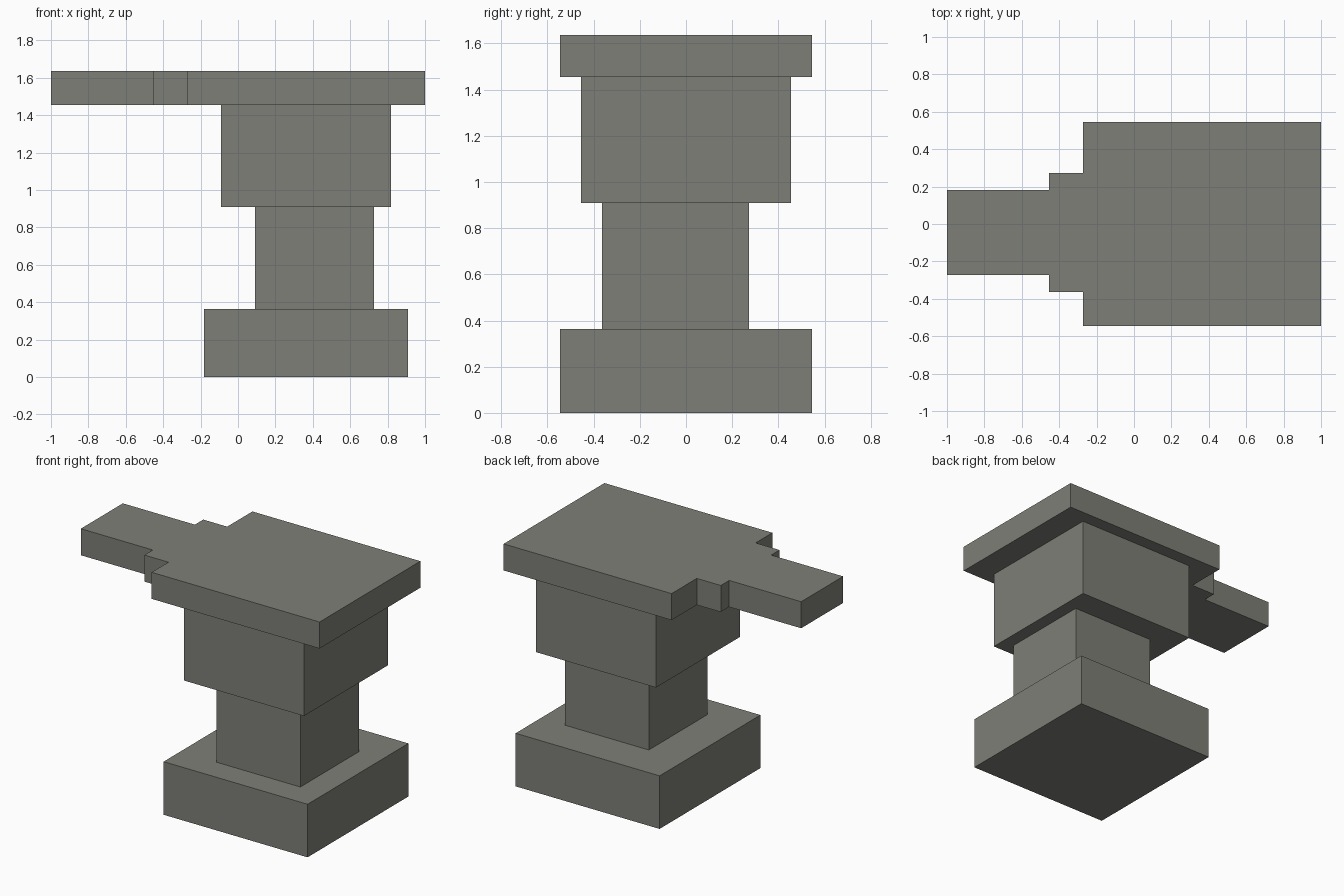
import bpy
import bmesh

cube = bpy.data.objects.get("Cube")
if cube:
    bpy.data.objects.remove(cube, do_unlink=True)

U = 1 / 11  # one grid unit of the blocky design

iron = bpy.data.materials.new("dark_iron")
iron.use_nodes = True
iron.diffuse_color = (0.21, 0.212, 0.186, 1)
iron.node_tree.nodes["Principled BSDF"].inputs["Base Color"].default_value = iron.diffuse_color


def slab(name, outline, bottom, top):
    """Extrude a flat outline (in grid units) from bottom to top."""
    bm = bmesh.new()
    face = bm.faces.new([bm.verts.new((x * U, y * U, bottom * U)) for x, y in outline])
    grown = bmesh.ops.extrude_face_region(bm, geom=[face], use_keep_orig=True)
    verts = [g for g in grown["geom"] if isinstance(g, bmesh.types.BMVert)]
    bmesh.ops.translate(bm, verts=verts, vec=(0, 0, (top - bottom) * U))
    bmesh.ops.recalc_face_normals(bm, faces=bm.faces)
    mesh = bpy.data.meshes.new(name)
    bm.to_mesh(mesh)
    bm.free()
    mesh.materials.append(iron)
    obj = bpy.data.objects.new(name, mesh)
    bpy.context.collection.objects.link(obj)
    return obj


def block(name, x0, x1, y0, y1, bottom, top):
    return slab(name, [(x0, y0), (x1, y0), (x1, y1), (x0, y1)], bottom, top)


# Stacked body
block("base", -2, 10, -6, 6, 0, 4)
block("waist", 1, 8, -4, 3, 4, 10)
block("upper_body", -1, 9, -5, 5, 10, 16)

# Working face with the stepped horn, one continuous plate
slab("face_and_horn", [
    (11, -6), (11, 6), (-3, 6), (-3, 3), (-5, 3), (-5, 2),
    (-11, 2), (-11, -3), (-5, -3), (-5, -4), (-3, -4), (-3, -6),
], 16, 18)
